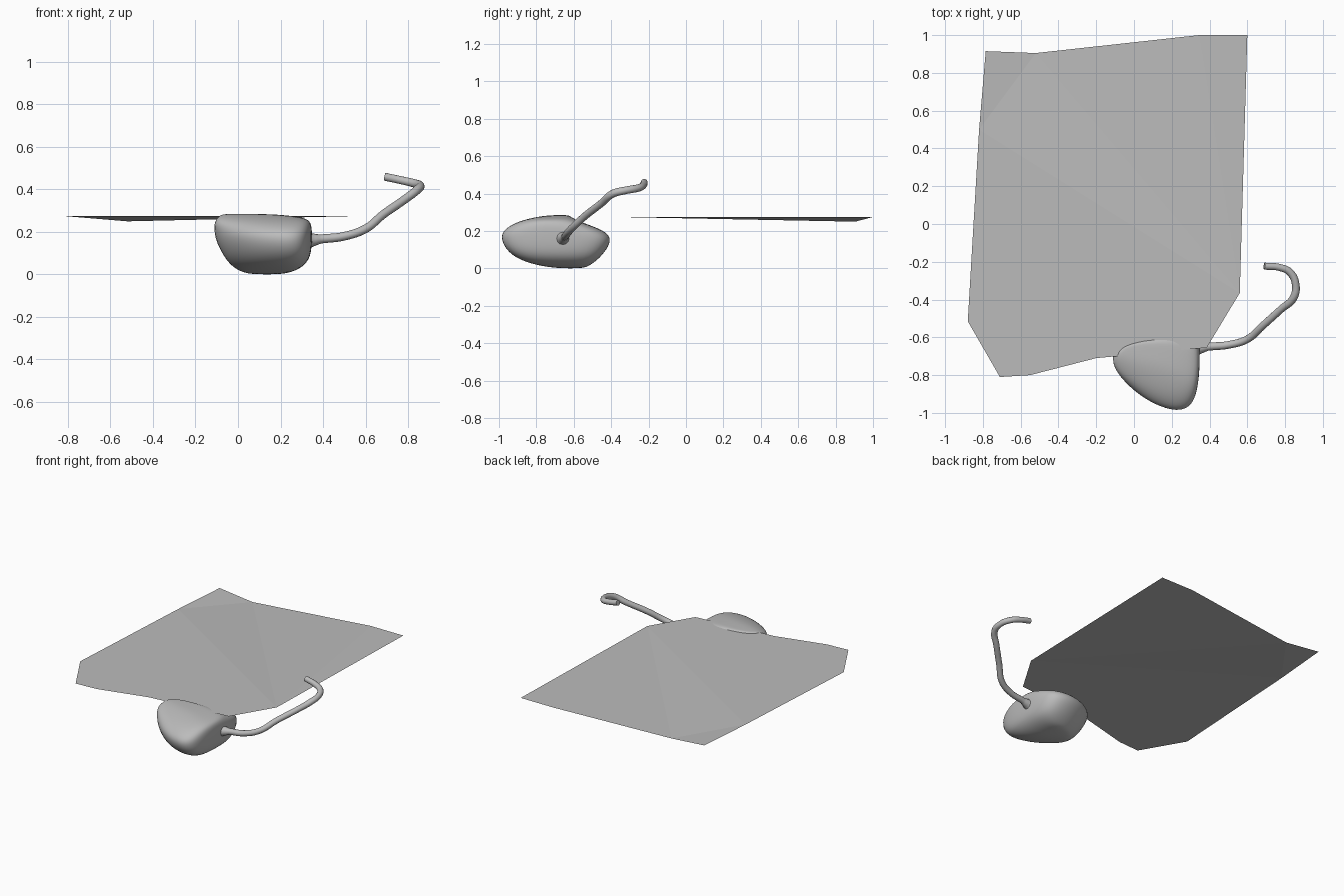
import bpy, bmesh

if "Cube" in bpy.data.objects:
    bpy.data.objects.remove(bpy.data.objects["Cube"])

grey = bpy.data.materials.new("plain_grey")
grey.diffuse_color = (0.5, 0.5, 0.5, 1)
grey.use_nodes = True
grey.node_tree.nodes["Principled BSDF"].inputs["Base Color"].default_value = grey.diffuse_color


def add_mesh(name, bm):
    mesh = bpy.data.meshes.new(name)
    bm.to_mesh(mesh)
    bm.free()
    mesh.materials.append(grey)
    obj = bpy.data.objects.new(name, mesh)
    bpy.context.collection.objects.link(obj)
    return obj


# Flat sheet: one thin surface, slightly dipped at one back point
outline = [(-0.785, 0.915), (-0.82, 0.50), (-0.88, -0.515), (-0.71, -0.81),
           (-0.55, -0.80), (-0.20, -0.71), (-0.09, -0.70), (0.215, -0.67),
           (0.385, -0.655), (0.56, -0.365), (0.60, 1.0), (0.357, 0.915),
           (0.345, 1.0), (-0.52, 0.905)]
bm = bmesh.new()
verts = [bm.verts.new((x, y, 0.25 if (x, y) == (-0.52, 0.905) else 0.275))
         for x, y in outline]
bm.faces.new(verts)
bmesh.ops.triangulate(bm, faces=bm.faces[:])
add_mesh("flat_sheet", bm)

# Rounded body: one plan outline fitted to a box at each height
plan = [(0.75, 0), (0.92, 0.06), (0.985, 0.25), (1, 0.5), (0.99, 0.82),
        (0.87, 0.97), (0.58, 1), (0.26, 0.9), (0.06, 0.74), (0, 0.5),
        (0.08, 0.33), (0.25, 0.19), (0.47, 0.07)]
# height, x from, x to, y from, y to
levels = [(0.0, 0.06, 0.20, -0.68, -0.55), (0.015, 0.0, 0.27, -0.80, -0.51),
          (0.05, -0.05, 0.325, -0.91, -0.46), (0.10, -0.085, 0.346, -0.975, -0.415),
          (0.16, -0.115, 0.35, -1.003, -0.385), (0.205, -0.122, 0.35, -0.99, -0.43),
          (0.245, -0.122, 0.345, -0.92, -0.55), (0.268, -0.105, 0.32, -0.84, -0.60),
          (0.282, -0.085, 0.20, -0.76, -0.62), (0.285, -0.05, 0.08, -0.70, -0.64)]
bm = bmesh.new()
rings = [[bm.verts.new((x0 + u * (x1 - x0), y0 + v * (y1 - y0), z)) for u, v in plan]
         for z, x0, x1, y0, y1 in levels]
n = len(plan)
for low, high in zip(rings, rings[1:]):
    for i in range(n):
        j = (i + 1) % n
        bm.faces.new((low[i], low[j], high[j], high[i]))
bm.faces.new(rings[0][::-1])
bm.faces.new(rings[-1])
for f in bm.faces:
    f.smooth = True
body = add_mesh("rounded_body", bm)
body.modifiers.new("smooth", 'SUBSURF').levels = 2
body.modifiers["smooth"].render_levels = 2

# Curved tail: round tube flaring where it meets the body
path = [(0.32, -0.66, 0.16, 2.2), (0.355, -0.655, 0.163, 1.5), (0.39, -0.65, 0.167, 1.05),
        (0.50, -0.64, 0.18, 1), (0.60, -0.61, 0.215, 1), (0.68, -0.54, 0.28, 1),
        (0.78, -0.45, 0.35, 1), (0.845, -0.39, 0.40, 1.05), (0.856, -0.32, 0.418, 1),
        (0.825, -0.255, 0.43, 1), (0.77, -0.23, 0.443, 0.95), (0.69, -0.223, 0.46, 0.95)]
curve = bpy.data.curves.new("curved_tail", 'CURVE')
curve.dimensions = '3D'
curve.bevel_depth = 0.02
curve.bevel_resolution = 4
curve.resolution_u = 6
curve.use_fill_caps = True
spline = curve.splines.new('BEZIER')
spline.bezier_points.add(len(path) - 1)
for p, (x, y, z, r) in zip(spline.bezier_points, path):
    p.co = (x, y, z)
    p.radius = r
    p.handle_left_type = p.handle_right_type = 'AUTO'
curve.materials.append(grey)
tail = bpy.data.objects.new("curved_tail", curve)
bpy.context.collection.objects.link(tail)
